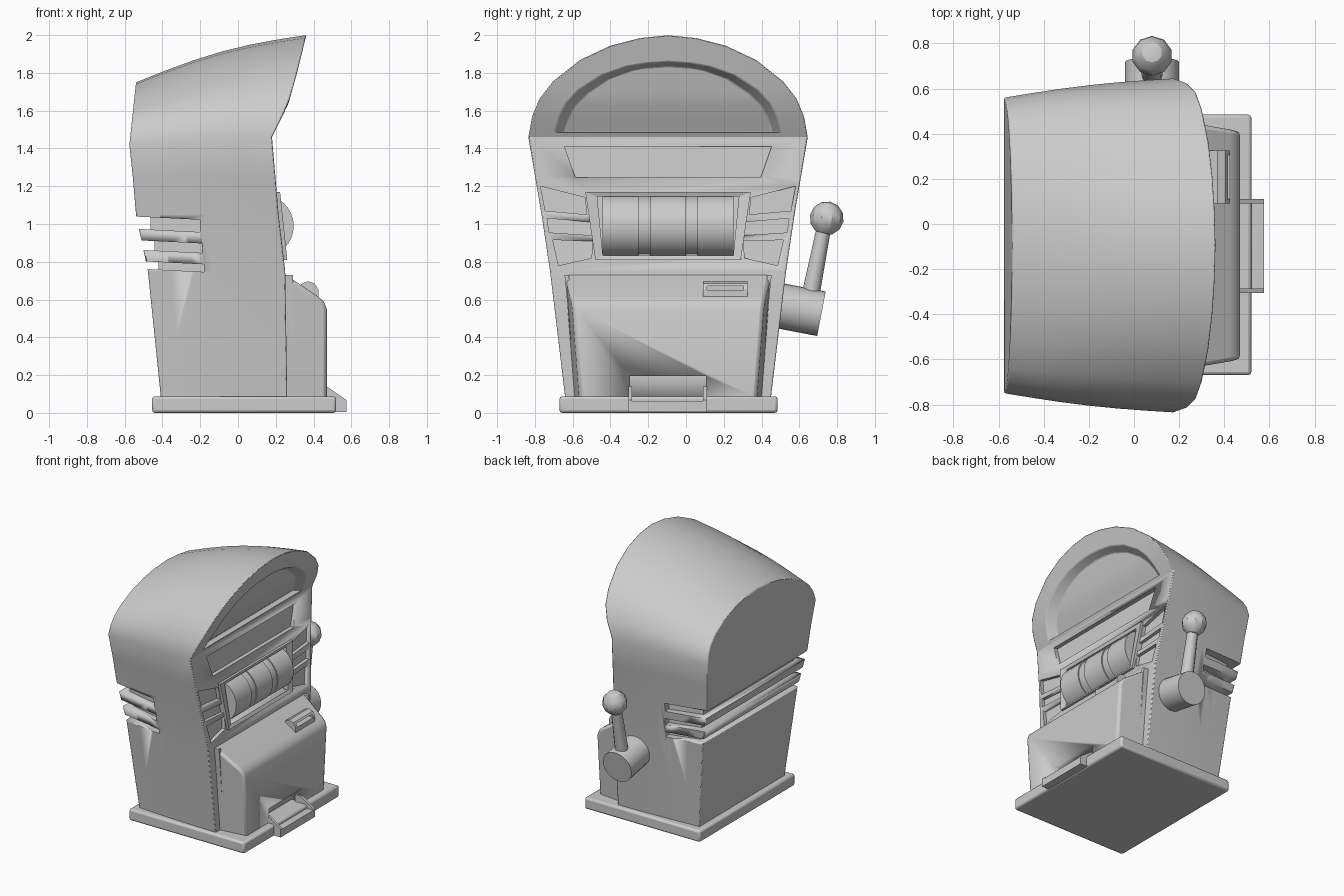
import bpy, bmesh, math
from mathutils import Vector

if "Cube" in bpy.data.objects:
    bpy.data.objects.remove(bpy.data.objects["Cube"])

YC = -0.095  # cabinet centre line
grey = bpy.data.materials.new("light grey")
grey.diffuse_color = (0.6, 0.6, 0.6, 1)
grey.use_nodes = True
grey.node_tree.nodes["Principled BSDF"].inputs["Base Color"].default_value = grey.diffuse_color


def finish(name, bm, bevel=0, angle=30):
    bmesh.ops.recalc_face_normals(bm, faces=bm.faces)
    me = bpy.data.meshes.new(name)
    bm.to_mesh(me)
    bm.free()
    me.materials.append(grey)
    ob = bpy.data.objects.new(name, me)
    bpy.context.collection.objects.link(ob)
    bpy.context.view_layer.objects.active = ob
    bpy.ops.object.select_all(action='DESELECT')
    ob.select_set(True)
    if bevel:
        m = ob.modifiers.new("bevel", 'BEVEL')
        m.width, m.segments, m.limit_method, m.angle_limit = bevel, 2, 'ANGLE', math.radians(40)
    bpy.ops.object.shade_smooth_by_angle(angle=math.radians(angle))
    return ob


def prism(name, a, b, bevel=0):
    """Solid between two matching loops of points."""
    bm = bmesh.new()
    va, vb = [bm.verts.new(p) for p in a], [bm.verts.new(p) for p in b]
    bm.faces.new(va)
    bm.faces.new(vb)
    for i in range(len(a)):
        j = (i + 1) % len(a)
        bm.faces.new((va[i], va[j], vb[j], vb[i]))
    return finish(name, bm, bevel)


def box(name, x0, x1, y0, y1, z0, z1, bevel=0):
    c = [(x0, y0), (x1, y0), (x1, y1), (x0, y1)]
    return prism(name, [(*p, z0) for p in c], [(*p, z1) for p in c], bevel)


def rod(name, p, q, r0, r1, n):
    p, q = Vector(p), Vector(q)
    rot = (q - p).to_track_quat('Z', 'Y')
    ring = [Vector((math.cos(2 * math.pi * i / n), math.sin(2 * math.pi * i / n), 0)) for i in range(n)]
    return prism(name, [p + rot @ (v * r0) for v in ring], [q + rot @ (v * r1) for v in ring])


def cut(ob, cutter):
    cutter.hide_render = True
    cutter.hide_set(True)
    m = ob.modifiers.new("cut", 'BOOLEAN')
    m.object, m.solver = cutter, 'EXACT'


def lerp(table, v):
    for (a, fa), (b, fb) in zip(table, table[1:]):
        if v <= b:
            return fa + (fb - fa) * (v - a) / (b - a)
    return table[-1][1]


FRONT = [(0, .262), (.75, .25), (1.05, .215), (1.46, .18), (1.63, .265), (1.79, .31), (2, .362)]
WIDTH = [(0, .535), (.75, .625), (1.05, .67), (1.46, .74)]
BACK = [(0, -.40), (.75, -.477), (1.05, -.54), (1.46, -.575), (2, -.54)]
TAPER = [(0, .95), (1.46, .885), (2, .885)]


def fx(z):
    return lerp(FRONT, z)


# Cabinet: shell lofted from back to front, with the arched sign recess in its front
rows = [(lerp(WIDTH, z), z) for z in (.07, .4, .75, 1.05, 1.25, 1.46)]
rows += [(.72, 1.57), (.68, 1.665), (.61, 1.755), (.465, 1.87), (.305, 1.945), (.15, 1.985), (0, 2)]
S, N, A = 7, len(rows), 5
bm = bmesh.new()


def shell_vert(w, z, s, side):
    t = s / (S - 1)
    u = t + .15 * math.sin(math.pi * t)
    zb = z if z < 1.3 else 1.42 + (z - 1.46) * .61
    wb = w * lerp(TAPER, z)
    x = lerp(BACK, z) * (1 - t) + fx(z) * t
    return bm.verts.new((x, YC + side * (wb + (w - wb) * u), zb + (z - zb) * u))


g = {1: [], -1: []}
for w, z in rows:
    left = [shell_vert(w, z, s, -1) for s in range(S)]
    g[-1].append(left)
    g[1].append([shell_vert(w, z, s, 1) for s in range(S)] if w else left)


def face(*vs):
    vs = list(dict.fromkeys(vs))
    if len(vs) > 2:
        bm.faces.new(vs)


for side in g:
    for r in range(N - 1):
        for s in range(S - 1):
            face(g[side][r][s], g[side][r][s + 1], g[side][r + 1][s + 1], g[side][r + 1][s])
L, R = g[-1], g[1]
for r in range(N - 1):
    face(L[r][0], L[r + 1][0], R[r + 1][0], R[r][0])
    if r < A:
        face(L[r][-1], L[r + 1][-1], R[r + 1][-1], R[r][-1])
face(*L[0], *reversed(R[0]))
# Arch rim and sunken sign panel
rim = [(.60, 1.485), (.575, 1.57), (.54, 1.64), (.475, 1.71), (.35, 1.79), (.22, 1.835), (.11, 1.853), (0, 1.86)]
panel = [(.55, 1.487), (.53, 1.56), (.495, 1.625), (.43, 1.69), (.32, 1.765), (.2, 1.81), (.1, 1.829), (0, 1.835)]


def arch(pts, depth):
    out = {-1: [bm.verts.new((fx(z) - depth, YC - w, z)) for w, z in pts]}
    out[1] = [bm.verts.new((fx(z) - depth, YC + w, z)) if w else out[-1][i] for i, (w, z) in enumerate(pts)]
    return out


ri, pa = arch(rim, 0), arch(panel, .055)
for side in g:
    for i in range(7):
        face(g[side][A + i][-1], g[side][A + i + 1][-1], ri[side][i + 1], ri[side][i])
        face(ri[side][i], ri[side][i + 1], pa[side][i + 1], pa[side][i])
for i in range(7):
    face(pa[-1][i], pa[-1][i + 1], pa[1][i + 1], pa[1][i])
face(ri[-1][0], ri[1][0], pa[1][0], pa[-1][0])
face(L[A][-1], ri[-1][0], ri[1][0], R[A][-1])
cabinet = finish("cabinet", bm, .012)

# Cooling slots wrapping round the back
for z0, z1, x1 in ((.975, 1.04, -.20), (.865, .915, -.19), (.765, .805, -.18)):
    xb, wi = lerp(BACK, z0) + .06, lerp(WIDTH, z0) - .06
    u = [(x1, .95), (-.8, .95), (-.8, -.95), (x1, -.95), (x1, -wi * .98), (xb, -wi * .91), (xb, wi * .91), (x1, wi * .98)]
    cut(cabinet, prism("slot_cutter", *[[(x, YC + y, z - .05 * (x + .55)) for x, y in u] for z in (z0, z1)]))


def front_recess(pts, depth):
    cut(cabinet, prism("recess_cutter", [(fx(z) - depth, YC + y, z) for y, z in pts],
                       [(fx(z) + .1, YC + y, z) for y, z in pts]))


# Name panel, side grilles and reel window sunk into the front
front_recess([(-.548, 1.41), (.548, 1.41), (.49, 1.245), (-.49, 1.245)], .03)
for s in (-1, 1):
    for q in ([(.675, 1.20), (.44, 1.14), (.43, 1.05), (.65, 1.07)],
              [(.64, 1.03), (.41, 1.01), (.405, .94), (.63, .955)],
              [(.61, .915), (.40, .91), (.405, .82), (.58, .78)]):
        front_recess([(s * y, z) for y, z in q], .025)
front_recess([(-.40, 1.15), (.40, 1.15), (.36, .83), (-.36, .83)], .06)

# Reel window frame: four mitred bars
outer = [(-.438, 1.17), (.438, 1.17), (.385, .81), (-.385, .81)]
inner = [(-.375, 1.145), (.375, 1.145), (.345, .833), (-.345, .833)]
for i in range(4):
    j = (i + 1) % 4
    q = [outer[i], outer[j], inner[j], inner[i]]
    prism("reel_frame", [(fx(z) - .03, YC + y, z) for y, z in q],
          [(fx(z) + d, YC + y, z) for (y, z), d in zip(q, (.018, .018, .008, .008))])

# Reels with dividers between them
for y in (-.252, 0, .252):
    rod("reel", (.13, YC + y - .095, .99), (.13, YC + y + .095, .99), .165, .165, 32)
for y in (-.126, .126):
    rod("reel_divider", (.13, YC + y - .031, .99), (.13, YC + y + .031, .99), .157, .157, 32)

# Base plate
box("base", -.455, .52, -.67, .485, 0, .088, .015)

# Lower front housing, narrowing forwards and downwards
prof = [(.2, .07), (.47, .07), (.47, .55), (.455, .59), (.425, .615), (.255, .73), (.2, .73)]
side_y = [.495 + .05 * (z - .07) / .66 - .12 * (x - .25) for x, z in prof]
housing = prism("lower_housing", [(x, YC - w, z) for (x, z), w in zip(prof, side_y)],
                [(x, YC + w, z) for (x, z), w in zip(prof, side_y)], .018)
cut(housing, box("payout_cutter", .38, .6, -.297, .105, .06, .195))
# Raised edge strips beside the housing
for s in (-1, 1):
    q = [(.525, .73), (.548, .73), (.485, .08), (.465, .08)]
    prism("housing_trim", [(.2, YC + s * y, z) for y, z in q], [(.29, YC + s * y, z) for y, z in q])

# Payout tray
box("tray_floor", .40, .575, -.305, .11, .005, .062)
for y in (-.305, .09):
    q = [(.42, .03), (.575, .03), (.575, .068), (.47, .14), (.42, .14)]
    prism("tray_cheek", [(x, y, z) for x, z in q], [(x, y + .02, z) for x, z in q])

# Coin slot block
q = [(.30, .60), (.425, .60), (.425, .655), (.405, .685), (.37, .697), (.34, .685), (.30, .64)]
coin = prism("coin_block", [(x, .09, z) for x, z in q], [(x, .325, z) for x, z in q])
cut(coin, box("coin_cutter", .375, .5, .11, .305, .65, .672))

# Pull lever: hub, stem and faceted knob
rod("lever_hub", (.08, .44, .578), (.08, .717, .525), .12, .12, 24)
rod("lever_stem", (.08, .655, .60), (.08, .73, .98), .048, .038, 12)
bm = bmesh.new()
bmesh.ops.create_uvsphere(bm, u_segments=10, v_segments=6, radius=.09)
knob = finish("lever_knob", bm)
knob.location = (.08, .745, 1.03)
knob.rotation_euler = (-.2, 0, 0)
